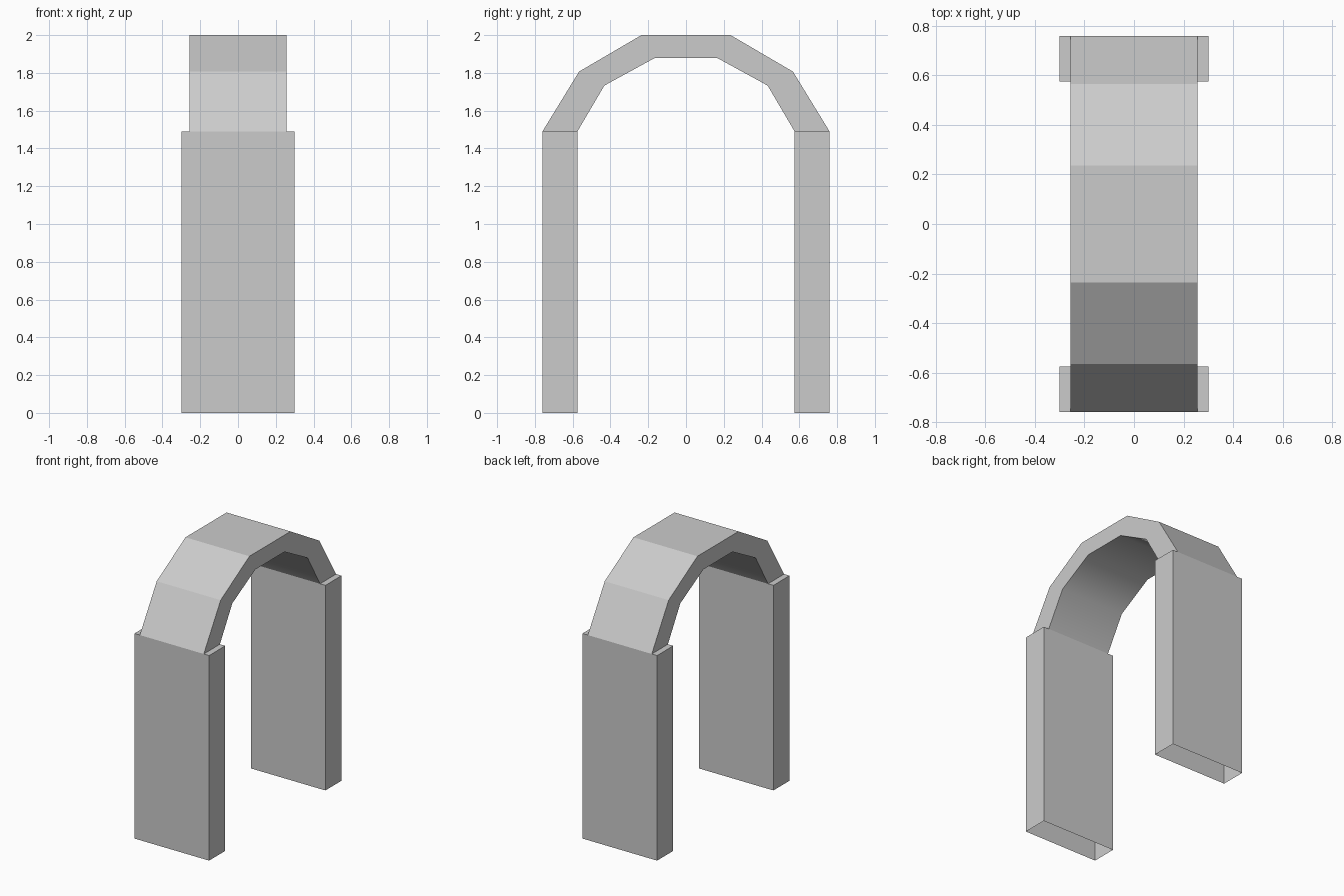
import bpy
import bmesh

if "Cube" in bpy.data.objects:
    bpy.data.objects.remove(bpy.data.objects["Cube"])

PILLAR_HALF_X = 0.30
ARCH_HALF_X = 0.257
INNER_Y, OUTER_Y = 0.575, 0.76
SPRING_Z = 1.49


def add_object(name, bm):
    bmesh.ops.recalc_face_normals(bm, faces=bm.faces)
    mesh = bpy.data.meshes.new(name)
    bm.to_mesh(mesh)
    bm.free()
    obj = bpy.data.objects.new(name, mesh)
    bpy.context.collection.objects.link(obj)
    return obj


def both_sides(half):
    """Complete a half profile (y, z) from -y over the top to +y."""
    return [(-y, z) for y, z in half] + half[::-1]


# Pillars: boxes with an open underside
def add_pillar(name, side):
    bm = bmesh.new()
    bmesh.ops.create_cube(bm, size=1)
    bmesh.ops.scale(bm, verts=bm.verts, vec=(2 * PILLAR_HALF_X, OUTER_Y - INNER_Y, SPRING_Z))
    bmesh.ops.translate(bm, verts=bm.verts,
                        vec=(0, side * (INNER_Y + OUTER_Y) / 2, SPRING_Z / 2))
    bmesh.ops.recalc_face_normals(bm, faces=bm.faces)
    underside = [f for f in bm.faces if f.normal.z < -0.9]
    bmesh.ops.delete(bm, geom=underside, context='FACES_ONLY')
    mesh = bpy.data.meshes.new(name)
    bm.to_mesh(mesh)
    bm.free()
    bpy.context.collection.objects.link(bpy.data.objects.new(name, mesh))


add_pillar("front_pillar", -1)
add_pillar("back_pillar", 1)

# Arch: five straight segments, flat outside and smooth-shaded underside
outer = both_sides([(OUTER_Y, SPRING_Z), (0.566, 1.807), (0.236, 2.0)])
inner = both_sides([(INNER_Y, SPRING_Z), (0.432, 1.733), (0.167, 1.878)])

bm = bmesh.new()
rings = []
for (oy, oz), (iy, iz) in zip(outer, inner):
    corners = [(-ARCH_HALF_X, oy, oz), (ARCH_HALF_X, oy, oz),
               (ARCH_HALF_X, iy, iz), (-ARCH_HALF_X, iy, iz)]
    rings.append([bm.verts.new(c) for c in corners])
for a, b in zip(rings, rings[1:]):
    for i in range(4):
        j = (i + 1) % 4
        face = bm.faces.new((a[i], a[j], b[j], b[i]))
        face.smooth = i == 2
# End faces where the arch rests on the pillars
bm.faces.new(rings[0])
bm.faces.new(rings[-1])
add_object("arch", bm)
